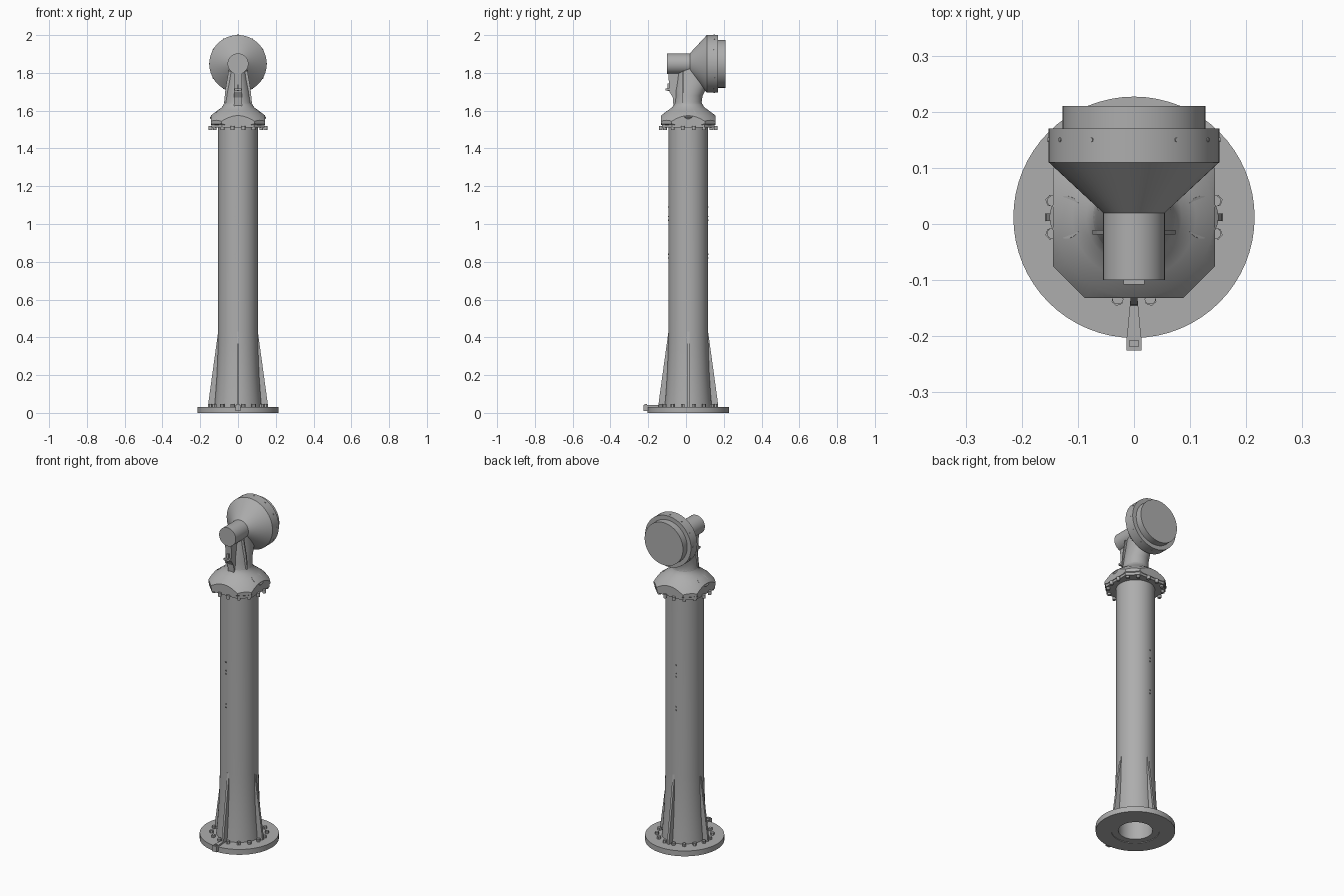
import bpy, bmesh, math
from mathutils import Matrix, Vector

if "Cube" in bpy.data.objects:
    bpy.data.objects.remove(bpy.data.objects["Cube"])

CY = 0.012          # y of the column axis
HEAD_Z = 1.848      # height of the horn axis

paint = bpy.data.materials.new("grey_paint")
paint.use_nodes = True
paint.diffuse_color = (0.42, 0.42, 0.42, 1)
paint.node_tree.nodes["Principled BSDF"].inputs["Base Color"].default_value = (0.42, 0.42, 0.42, 1)


def finish(name, bm, matrix=None, smooth=True):
    bmesh.ops.recalc_face_normals(bm, faces=bm.faces)
    if matrix:
        bm.transform(matrix)
    mesh = bpy.data.meshes.new(name)
    bm.to_mesh(mesh)
    bm.free()
    ob = bpy.data.objects.new(name, mesh)
    bpy.context.collection.objects.link(ob)
    mesh.materials.append(paint)
    if smooth:
        shade(ob)
    return ob


def shade(ob):
    bpy.ops.object.select_all(action="DESELECT")
    ob.select_set(True)
    bpy.context.view_layer.objects.active = ob
    bpy.ops.object.shade_smooth_by_angle(angle=math.radians(28))


def loft(name, sections, matrix=None, sides=64, closed=False, smooth=True):
    """Skin elliptical rings given as (height, radius x, radius y, centre y)."""
    bm = bmesh.new()
    rings = []
    for z, rx, ry, cy in sections:
        angles = [math.tau * i / sides for i in range(sides)]
        rings.append([bm.verts.new((rx * math.cos(a), cy + ry * math.sin(a), z)) for a in angles])
    pairs = list(zip(rings, rings[1:]))
    if closed:
        pairs.append((rings[-1], rings[0]))
    else:
        bm.faces.new(rings[0])
        bm.faces.new(rings[-1])
    for low, high in pairs:
        for i in range(sides):
            j = (i + 1) % sides
            bm.faces.new((low[i], low[j], high[j], high[i]))
    return finish(name, bm, matrix, smooth)


def lathe(name, profile, matrix=None, **kw):
    return loft(name, [(z, r, r, 0) for r, z in profile], matrix, **kw)


def prism(name, outline, depth, matrix=None):
    """Extrude a 2D outline along z, centred on z = 0."""
    bm = bmesh.new()
    face = bm.faces.new([bm.verts.new((x, y, -depth / 2)) for x, y in outline])
    moved = bmesh.ops.extrude_face_region(bm, geom=[face])["geom"]
    verts = [g for g in moved if isinstance(g, bmesh.types.BMVert)]
    bmesh.ops.translate(bm, vec=(0, 0, depth), verts=verts)
    return finish(name, bm, matrix, False)


def box(name, size, centre):
    bm = bmesh.new()
    bmesh.ops.create_cube(bm, size=1)
    return finish(name, bm, Matrix.Translation(centre) @ Matrix.Diagonal((*size, 1)), False)


def spin(angle, r=0, z=0):
    """Place something at an angle around the column axis."""
    return Matrix.Translation((0, CY, z)) @ Matrix.Rotation(angle, 4, "Z") @ Matrix.Translation((r, 0, 0))


AXIS = Matrix.Translation((0, CY, 0))
UPRIGHT = Matrix.Rotation(math.pi / 2, 4, "X")   # outline y becomes z

# Base flange and hollow flared column
lathe("base_flange", [(0.215, 0), (0.215, 0.032), (0.093, 0.032), (0.093, 0.004), (0.13, 0.004), (0.13, 0)],
      AXIS, closed=True)
lathe("column", [(0.125, 0.03), (0.119, 0.1), (0.112, 0.2), (0.107, 0.32), (0.105, 0.43), (0.105, 1.52),
                 (0.093, 1.52), (0.093, 0.03)], AXIS, closed=True)

# Four gusset fins at the foot
for k in range(4):
    prism("gusset_fin", [(0.10, 0.03), (0.158, 0.03), (0.156, 0.06), (0.105, 0.43), (0.10, 0.43)], 0.013,
          spin(k * math.pi / 2) @ UPRIGHT)

# Bolt circles on the base and under the head
for k in range(16):
    a = math.tau * (k + 0.5) / 16
    lathe("base_bolt", [(0.011, 0.03), (0.011, 0.047)], spin(a, 0.15), sides=6, smooth=False)
    lathe("head_bolt", [(0.010, 1.498), (0.010, 1.52)], spin(a, 0.148), sides=12)

# Ground lug at the front of the base
prism("lug_arm", [(-0.006, -0.13), (0.006, -0.13), (0.013, -0.205), (-0.013, -0.205)], 0.014,
      Matrix.Translation((0, 0, 0.036)))
box("lug_block", (0.027, 0.024, 0.034), (0, -0.213, 0.026))
box("lug_slot_plate", (0.016, 0.012, 0.008), (0, -0.213, 0.044))


# Chamfered square shoulder: a turned cone trimmed by a prism
def chamfered_square(s, c):
    corners = [(s, c), (c, s)]
    return [p for q in range(4) for p in
            [tuple(Matrix.Rotation(q * math.pi / 2, 2) @ Vector(v)) for v in corners]]


shoulder = lathe("shoulder", [(0.158, 1.524), (0.175, 1.536), (0.143, 1.575), (0.11, 1.6), (0.085, 1.618),
                              (0.072, 1.64), (0.066, 1.67)], AXIS, sides=96)
trim = prism("shoulder_trim", chamfered_square(0.144, 0.088), 0.4, Matrix.Translation((0, CY, 1.6)))
trim.hide_render = True
cut = shoulder.modifiers.new("trim", "BOOLEAN")
cut.operation, cut.object, cut.solver = "INTERSECT", trim, "EXACT"
shade(shoulder)
bpy.ops.object.modifier_apply(modifier=cut.name)
bpy.data.objects.remove(trim)
prism("shoulder_plate", chamfered_square(0.140, 0.085), 0.018, Matrix.Translation((0, CY, 1.519)))

# Neck sweeping back into the horn
loft("neck", [(1.62, 0.078, 0.078, CY), (1.645, 0.071, 0.071, 0.012), (1.68, 0.067, 0.072, 0.016),
              (1.71, 0.064, 0.08, 0.024), (1.75, 0.059, 0.085, 0.035), (1.80, 0.052, 0.085, 0.04),
              (1.85, 0.045, 0.08, 0.04)])

# Tilted caps and slim ribs on both sides
for side in (-1, 1):
    tilt = Matrix.Rotation(side * math.radians(39), 4, "Y")
    lathe("side_cap", [(0.038, -0.05), (0.038, 0)], Matrix.Translation((side * 0.121, CY, 1.588)) @ tilt, sides=32)
    prism("neck_rib", [(0, 1.64), (side * 0.074, 1.64), (side * 0.066, 1.72), (side * 0.05, 1.81), (0, 1.81)],
          0.008, Matrix.Translation((0, -0.015, 0)) @ UPRIGHT)

# Front panel with latch, its outline drawn in the y-z plane
SIDEWAYS = Matrix.Rotation(math.pi / 2, 4, "Z") @ UPRIGHT
prism("front_panel", [(0, 1.62), (-0.066, 1.62), (-0.07, 1.67), (-0.088, 1.7), (-0.094, 1.81), (0, 1.81)],
      0.04, SIDEWAYS)
box("latch", (0.038, 0.03, 0.012), (0, -0.093, 1.712))
box("latch_handle", (0.012, 0.022, 0.04), (0, -0.087, 1.725))

# Horn: barrel, cone, drum and front ring along y
HORN = Matrix.Translation((0, 0, HEAD_Z)) @ Matrix.Rotation(-math.pi / 2, 4, "X")
lathe("horn", [(0.055, -0.1), (0.055, 0.02), (0.152, 0.11), (0.152, 0.17), (0.127, 0.17), (0.127, 0.21)], HORN)
for k in range(12):
    lathe("drum_screw", [(0.004, 0.14), (0.004, 0.154)],
          HORN @ Matrix.Rotation(math.tau * k / 12, 4, "Z") @ Matrix.Translation((0, 0, 0.15))
          @ Matrix.Rotation(math.pi / 2, 4, "Y"), sides=8)

# Small studs on the column
for z in (0.82, 0.84, 1.02, 1.04, 1.09):
    box("column_stud", (0.006, 0.008, 0.006), (-0.015, CY - 0.104, z))
    box("column_stud", (0.006, 0.008, 0.006), (-0.015, CY + 0.104, z))
